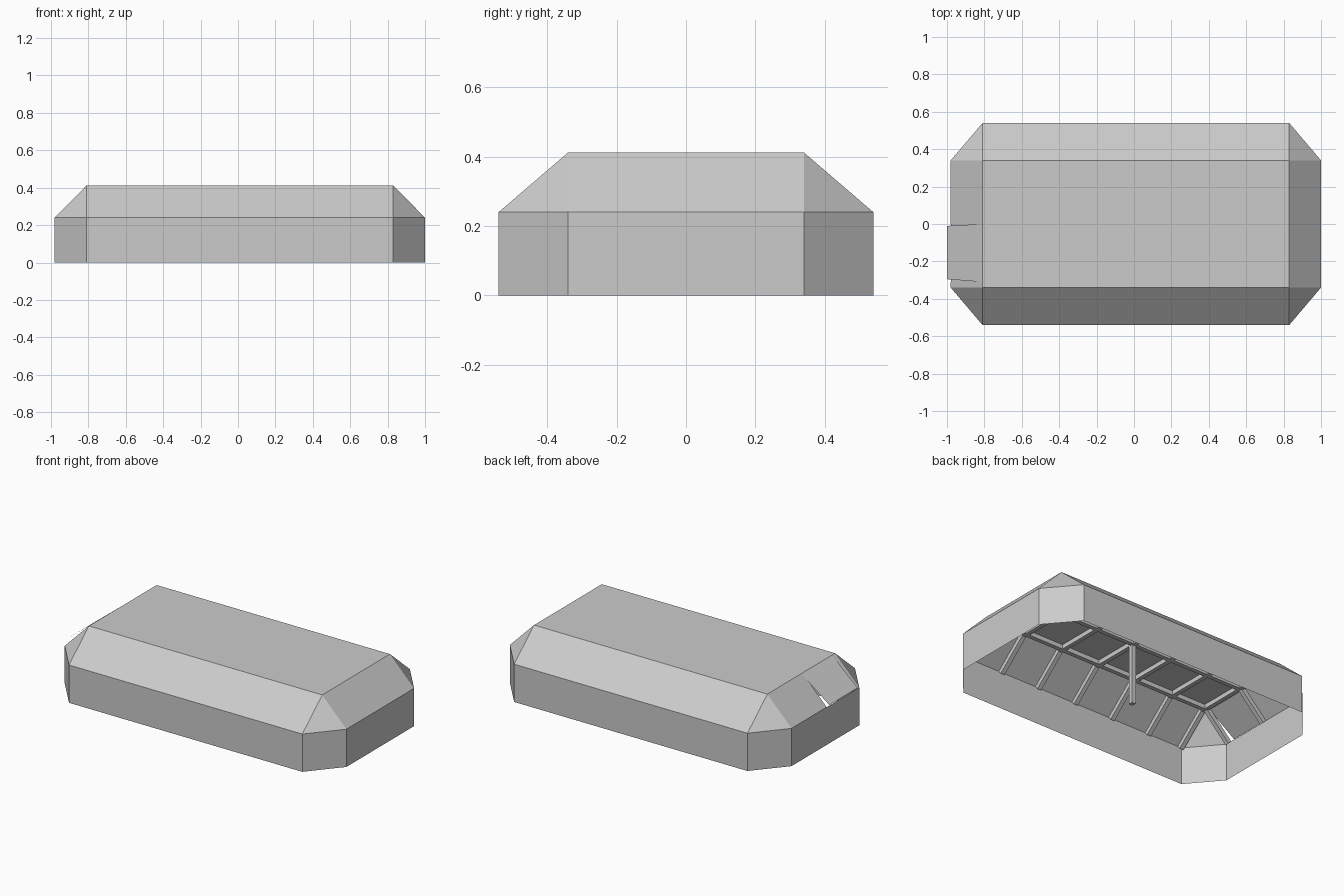
import bpy
import bmesh
from mathutils import Vector, Matrix

cube = bpy.data.objects.get("Cube")
if cube:
    bpy.data.objects.remove(cube, do_unlink=True)

grey = bpy.data.materials.new("canvas_grey")
grey.use_nodes = True
tone = (0.6, 0.6, 0.6, 1)
grey.diffuse_color = tone
grey.node_tree.nodes["Principled BSDF"].inputs["Base Color"].default_value = tone

WALL, TOP = 0.24, 0.412          # wall and roof heights
LEFT, RIGHT = 0.83, -0.81        # ends of the flat roof
END_L, END_R = 1.0, -0.98        # ends of the walls
SIDE, FLAT = 0.54, 0.34          # half widths of walls and flat roof
BAR = 0.028


def finish(name, bm):
    mesh = bpy.data.meshes.new(name)
    bm.to_mesh(mesh)
    bm.free()
    mesh.materials.append(grey)
    obj = bpy.data.objects.new(name, mesh)
    bpy.context.collection.objects.link(obj)
    return obj


def sheet(name, panels):
    """Thin cloth made of flat panels."""
    bm = bmesh.new()
    for pts in panels:
        bm.faces.new([bm.verts.new(p) for p in pts])
    bmesh.ops.remove_doubles(bm, verts=bm.verts, dist=0.0005)
    return finish(name, bm)


def bar(name, a, b, out):
    """Square bar from a to b, lying just inside the cloth whose normal is out."""
    a, b = Vector(a), Vector(b)
    along = (b - a).normalized()
    out = Vector(out)
    out = (out - along * out.dot(along)).normalized()
    across = out.cross(along)
    rot = Matrix((across, along, out)).transposed().to_4x4()
    mid = (a + b) / 2 - out * (BAR / 2 + 0.001)
    bm = bmesh.new()
    size = Matrix.Diagonal((BAR, (b - a).length, BAR, 1))
    bmesh.ops.create_cube(bm, size=1, matrix=Matrix.Translation(mid) @ rot @ size)
    return finish(name, bm)


# Walls: eight-sided ring, open below
ring = [(RIGHT, -SIDE), (LEFT, -SIDE), (END_L, -FLAT), (END_L, FLAT),
        (LEFT, SIDE), (RIGHT, SIDE), (END_R, FLAT), (END_R, -FLAT)]
pairs = list(zip(ring, ring[1:] + ring[:1]))
sheet("walls", [[(*p, 0), (*q, 0), (*q, WALL), (*p, WALL)] for p, q in pairs])

# Roof: flat top, slopes and corner triangles; the doorway bay stays open
corner = lambda p: (LEFT if p[0] > 0 else RIGHT, FLAT if p[1] > 0 else -FLAT, TOP)
panels = [[corner(ring[i]) for i in (0, 1, 4, 5)]]
for p, q in pairs[:6]:
    pts = [(*p, WALL), (*q, WALL), corner(q)]
    if corner(p) != corner(q):
        pts.append(corner(p))
    panels.append(pts)
p, q = pairs[7]
panels.append([(*p, WALL), (*q, WALL), corner(p)])
DOOR = -0.31
for y0, y1 in ((FLAT, 0), (DOOR, -FLAT)):
    panels.append([(END_R, y0, WALL), (END_R, y1, WALL), (RIGHT, y1, TOP), (RIGHT, y0, TOP)])
sheet("roof", panels)

# Door flap, lifted away from the end slope
sheet("door_flap", [[(RIGHT, 0, TOP), (RIGHT, DOOR, TOP),
                     (-1, DOOR + 0.015, 0.26), (-1, -0.01, 0.26)]])

# Cross beams and side rafters
up = (0, 0, 1)
for i, x in enumerate((-0.795, -0.55, -0.275, 0, 0.275, 0.55, 0.8)):
    bar(f"cross_beam_{i}", (x, -FLAT, TOP), (x, FLAT, TOP), up)
    for side, s in (("front", -1), ("back", 1)):
        bar(f"{side}_rafter_{i}", (x, s * FLAT, TOP), (x, s * SIDE, WALL),
            (0, s * (TOP - WALL), SIDE - FLAT))

# Long beams and end rafters
for i, y in enumerate((-0.31, 0, 0.31)):
    bar(f"long_beam_{i}", (RIGHT, y, TOP), (LEFT, y, TOP), up)
    bar(f"left_rafter_{i}", (LEFT, y, TOP), (END_L, y, WALL), (1, 0, 1))
    bar(f"right_rafter_{i}", (RIGHT, y, TOP), (END_R, y, WALL), (-1, 0, 1))

# Centre pole
bar("centre_pole", (0, -BAR / 2, 0), (0, -BAR / 2, TOP - 0.002), (0, 1, 0)).location.y = BAR / 2
